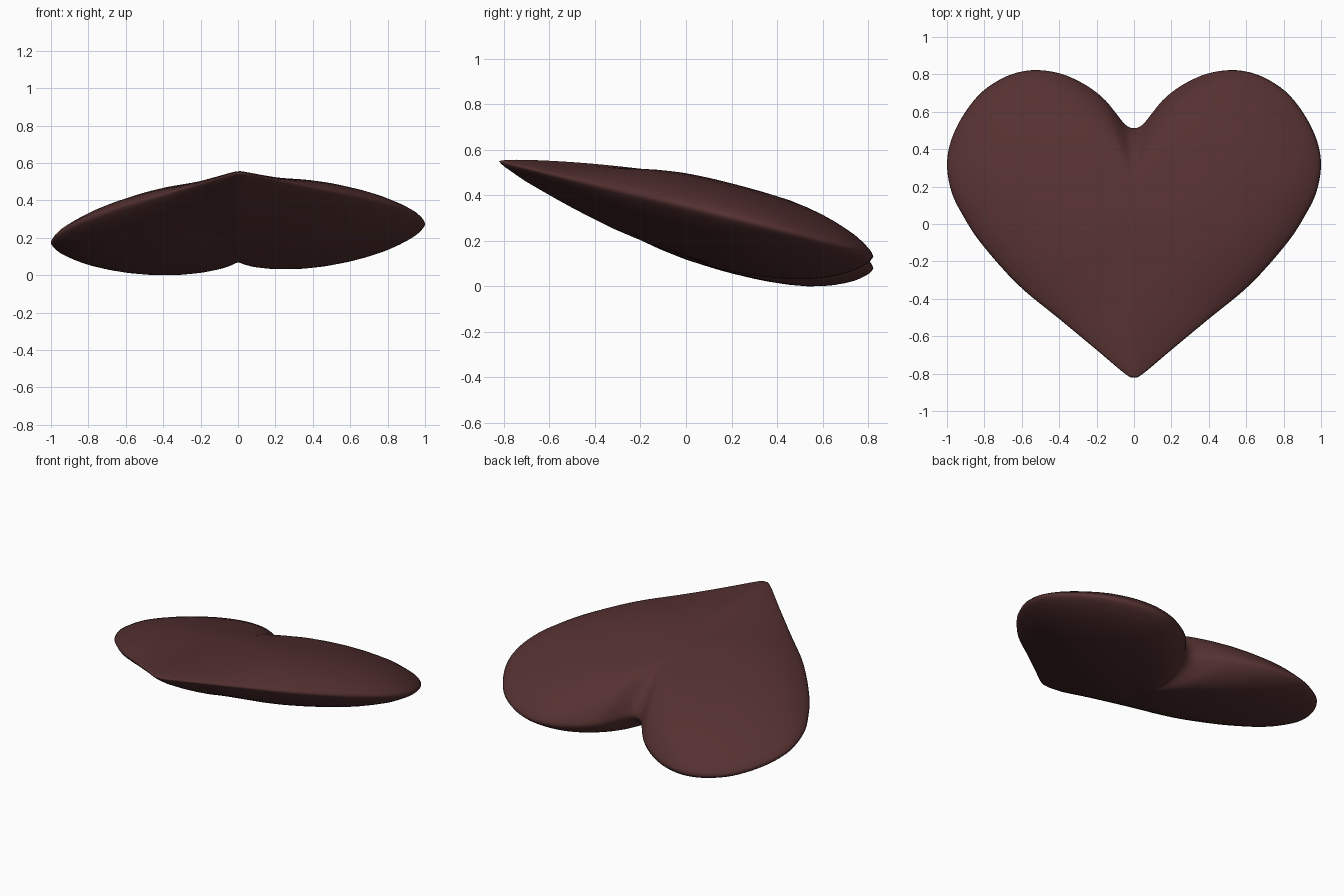
import bpy, bmesh, math
from mathutils import Vector

if "Cube" in bpy.data.objects:
    bpy.data.objects.remove(bpy.data.objects["Cube"])

# Right half of the heart outline, notch to tip
HALF = [(0, .512), (.045, .53), (.1, .597), (.15, .658), (.215, .714), (.3, .766), (.4, .806),
        (.52, .823), (.63, .808), (.73, .765), (.83, .69), (.92, .57), (.98, .44), (1.0, .31),
        (.975, .17), (.92, .055), (.82, -.1), (.62, -.325), (.4, -.507), (.2, -.673),
        (.045, -.803), (0, -.82)]
CENTRE = Vector((0, .15))
RINGS = [.06, .12, .24, .36, .48, .58, .67, .75, .82, .88, .92, .95, .975, .99]


def outline(steps=4):
    """Closed smooth outline (Catmull-Rom) of the mirrored half."""
    pts = [Vector(p) for p in HALF] + [Vector((-x, y)) for x, y in HALF[-2:0:-1]]
    out, n = [], len(pts)
    for i in range(n):
        a, b, c, d = (pts[(i + k) % n] for k in (-1, 0, 1, 2))
        for j in range(steps):
            t = j / steps
            out.append(.5 * (2 * b + (c - a) * t + (2 * a - 5 * b + 4 * c - d) * t * t
                             + (3 * b - a - 3 * c + d) * t ** 3))
    return out


def mid_height(p):
    """Tilted, slightly sagging middle surface of the heart."""
    return .29 - .27 * p.y + .03 * p.y ** 2 + .05 * p.x


def thickness(s, d, side):
    """Half thickness at fraction s of the way to outline direction d."""
    tip = math.exp(-(math.atan2(abs(d.x), -d.y) / .75) ** 2)
    notch = math.exp(-(math.atan2(abs(d.x), d.y) / .45) ** 2)
    power = 3.0 - (1.4 if side > 0 else 1.2) * tip - (.3 if side > 0 else 1.0) * notch
    return .163 * (1 - s ** power) + .026 * (1 - .6 * tip) * math.sqrt(1 - s ** 14) + .0156 * tip * (1 - s * s)


edge = outline()
n = len(edge)
bm = bmesh.new()
rim = [bm.verts.new((p.x, p.y, mid_height(p))) for p in edge]

# Puffed upper and lower skins meeting at the rim
for side in (1, -1):
    pole = bm.verts.new((*CENTRE, mid_height(CENTRE) + side * .189))
    loops = []
    for s in RINGS:
        ring = []
        for e in edge:
            d = e - CENTRE
            p = CENTRE + d * s
            ring.append(bm.verts.new((p.x, p.y, mid_height(p) + side * thickness(s, d, side))))
        loops.append(ring)
    loops.append(rim)
    for i in range(n):
        j = (i + 1) % n
        bm.faces.new((pole, loops[0][i], loops[0][j]))
        for a, b in zip(loops, loops[1:]):
            bm.faces.new((a[i], b[i], b[j], a[j]))

# Soften the skins while keeping the rim in place
inner = [v for v in bm.verts if v not in set(rim)]
for _ in range(4):
    bmesh.ops.smooth_vert(bm, verts=inner, factor=.4, use_axis_x=False,
                          use_axis_y=False, use_axis_z=True)

# Rest the heart on the ground
low = min(v.co.z for v in bm.verts)
bmesh.ops.translate(bm, verts=bm.verts, vec=(0, 0, -low))
bmesh.ops.recalc_face_normals(bm, faces=bm.faces)

mesh = bpy.data.meshes.new("heart")
bm.to_mesh(mesh)
bm.free()
mesh.shade_smooth()
heart = bpy.data.objects.new("heart", mesh)
bpy.context.collection.objects.link(heart)

mat = bpy.data.materials.new("dark brownish red")
mat.diffuse_color = (.09, .03, .03, 1)
mat.use_nodes = True
mat.node_tree.nodes["Principled BSDF"].inputs["Base Color"].default_value = mat.diffuse_color
mesh.materials.append(mat)
